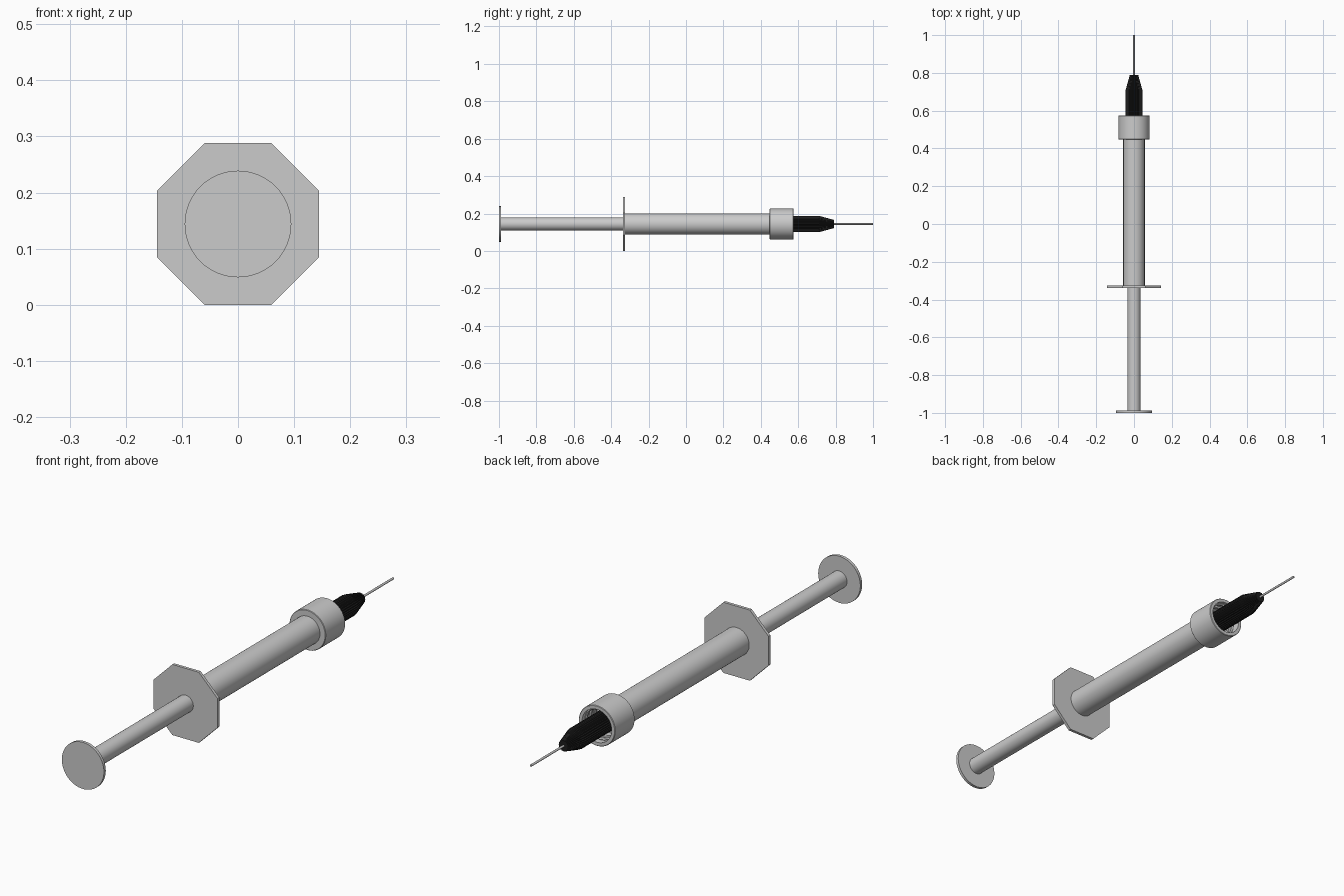
import bpy, bmesh, math

if "Cube" in bpy.data.objects:
    bpy.data.objects.remove(bpy.data.objects["Cube"])

ZC = 0.144  # height of the long axis


def finish(obj, angle=35, color=None):
    if color:
        mat = bpy.data.materials.new(obj.name + "_color")
        mat.diffuse_color = color
        mat.use_nodes = True
        mat.node_tree.nodes["Principled BSDF"].inputs["Base Color"].default_value = mat.diffuse_color
        obj.data.materials.append(mat)
    bpy.ops.object.select_all(action='DESELECT')
    obj.select_set(True)
    bpy.context.view_layer.objects.active = obj
    if angle:
        bpy.ops.object.shade_smooth_by_angle(angle=math.radians(angle))


def lathe(name, profile, sides=48, phase=0.0, rib=0.0, angle=35, color=None):
    """Revolve (y, radius) points around the long axis; rib alternates the radius."""
    bm = bmesh.new()
    rings = []
    for y, r in profile:
        ring = []
        for i in range(sides):
            a = 2 * math.pi * i / sides + phase
            rr = r * (1 - rib * (i % 2))
            ring.append(bm.verts.new((rr * math.cos(a), y, ZC + rr * math.sin(a))))
        rings.append(ring)
    for a, b in zip(rings, rings[1:]):
        for i in range(sides):
            j = (i + 1) % sides
            bm.faces.new((a[i], a[j], b[j], b[i]))
    bm.faces.new(rings[0])
    bm.faces.new(rings[-1])
    bmesh.ops.recalc_face_normals(bm, faces=bm.faces[:])
    mesh = bpy.data.meshes.new(name)
    bm.to_mesh(mesh)
    bm.free()
    obj = bpy.data.objects.new(name, mesh)
    bpy.context.collection.objects.link(obj)
    finish(obj, angle, color)
    return obj


# Plunger: thumb disc and rod
lathe("thumb_disc", [(-1.0, 0.095), (-0.988, 0.095)], sides=64)
lathe("plunger_rod", [(-0.99, 0.035), (-0.30, 0.035)])

# Octagonal finger flange
lathe("finger_flange", [(-0.338, 0.144 / math.cos(math.pi / 8)),
                        (-0.326, 0.144 / math.cos(math.pi / 8))],
      sides=8, phase=math.pi / 8, angle=None)

# Barrel
lathe("barrel", [(-0.33, 0.057), (0.46, 0.057)])

# Locking collar with a recessed front
lathe("lock_collar", [(0.447, 0.08), (0.449, 0.082), (0.573, 0.082), (0.575, 0.08),
                      (0.575, 0.067), (0.48, 0.067)], sides=64)

# Helical thread inside the collar
curve = bpy.data.curves.new("collar_thread", 'CURVE')
curve.dimensions = '3D'
curve.bevel_depth = 0.006
curve.bevel_resolution = 1
curve.use_fill_caps = True
turns, steps = 2.5, 100
spline = curve.splines.new('POLY')
spline.points.add(steps)
for i, p in enumerate(spline.points):
    t = i / steps
    a = 2 * math.pi * turns * t
    p.co = (0.065 * math.cos(a), 0.495 + 0.07 * t, ZC + 0.065 * math.sin(a), 1)
thread = bpy.data.objects.new("collar_thread", curve)
bpy.context.collection.objects.link(thread)
bpy.context.view_layer.objects.active = thread
thread.select_set(True)
bpy.ops.object.select_all(action='DESELECT')
thread.select_set(True)
bpy.ops.object.convert(target='MESH')
finish(bpy.context.view_layer.objects.active)

# Ribbed needle hub
lathe("needle_hub", [(0.475, 0.044), (0.71, 0.044), (0.79, 0.022)],
      sides=64, rib=0.07, angle=None, color=(0.012, 0.012, 0.012, 1))

# Needle
lathe("needle", [(0.78, 0.0045), (1.0, 0.0045)], sides=16)
